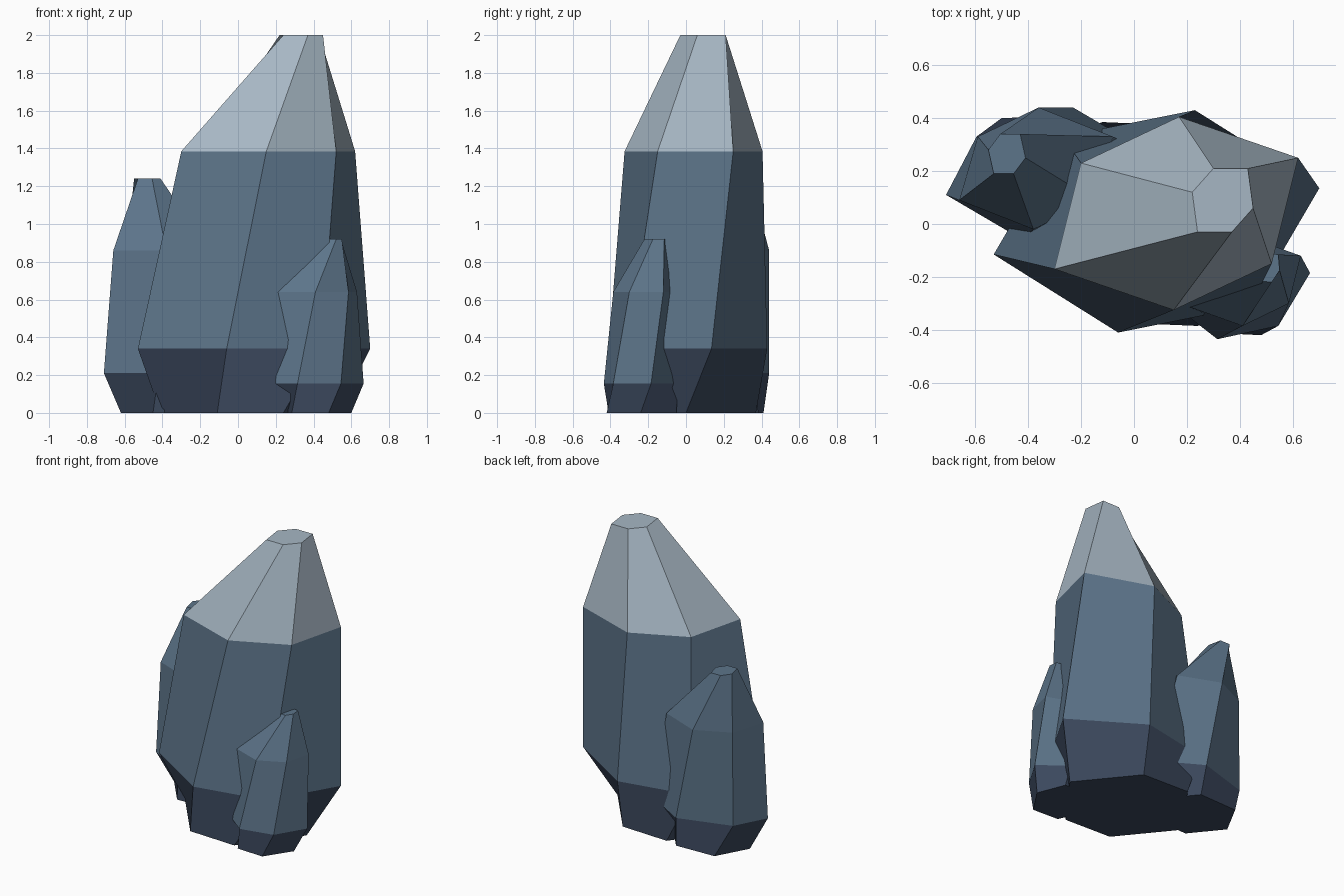
import bpy
import bmesh
from mathutils import Vector

default_cube = bpy.data.objects.get("Cube")
if default_cube:
    bpy.data.objects.remove(default_cube, do_unlink=True)


def make_material(name, srgb):
    """Flat material from an 8-bit sRGB colour."""
    colour = [(c / 255) ** 2.2 for c in srgb] + [1.0]
    material = bpy.data.materials.new(name)
    material.diffuse_color = colour
    material.use_nodes = True
    shader = material.node_tree.nodes["Principled BSDF"]
    shader.inputs["Base Color"].default_value = colour
    shader.inputs["Roughness"].default_value = 0.9
    return material


BASE, BODY, TIP = range(3)
materials = [
    make_material("dark slate", (62, 74, 94)),
    make_material("blue grey stone", (93, 116, 137)),
    make_material("pale grey stone", (165, 181, 194)),
]


def make_rock(name, rings, bands):
    """Loft six-sided rings; each gives height, centre and half its corners,
    the other half being the same corners turned half way round."""
    bm = bmesh.new()
    loops = []
    for height, centre, half in rings:
        corners = [Vector(p) for p in half]
        corners += [-p for p in corners]
        loops.append([bm.verts.new((*(Vector(centre) + p), height))
                      for p in corners])

    # Side bands, one colour per level
    for lower, upper, colour in zip(loops, loops[1:], bands):
        for i in range(len(lower)):
            j = (i + 1) % len(lower)
            face = bm.faces.new((lower[i], lower[j], upper[j], upper[i]))
            face.material_index = colour

    # Flat underside and flat cut-off peak
    bm.faces.new(loops[0][::-1]).material_index = bands[0]
    bm.faces.new(loops[-1]).material_index = bands[-1]
    bmesh.ops.recalc_face_normals(bm, faces=bm.faces)

    mesh = bpy.data.meshes.new(name)
    bm.to_mesh(mesh)
    bm.free()
    for material in materials:
        mesh.materials.append(material)
    rock = bpy.data.objects.new(name, mesh)
    bpy.context.collection.objects.link(rock)
    return rock


# Tall leaning rock with a pale peak
make_rock("main_rock", [
    (0, (.06, 0), [(-.47, 0), (-.17, -.37), (.18, -.385)]),
    (.34, (.085, .01), [(-.615, -.125), (-.145, -.42), (.355, -.32)]),
    (1.385, (.16, .04), [(-.46, -.21), (-.01, -.365), (.36, -.19)]),
    (2, (.335, .09), [(-.095, -.12), (.035, -.12), (.115, -.03)]),
], (BASE, BODY, TIP))

# Medium rock behind, on the model's right
make_rock("back_rock", [
    (0, (-.33, .19), [(-.29, -.01), (-.12, -.22), (.17, -.21)]),
    (.21, (-.325, .19), [(-.385, -.08), (-.095, -.25), (.27, -.14)]),
    (.86, (-.37, .21), [(-.29, -.12), (-.01, -.23), (.22, -.12)]),
    (1.24, (-.48, .265), [(-.05, -.075), (.025, -.075), (.07, -.015)]),
], (BASE, BODY, BODY))

# Small rock in front, on the model's left
make_rock("front_rock", [
    (0, (.405, -.23), [(-.195, .01), (-.12, -.18), (.075, -.19)]),
    (.155, (.4, -.24), [(-.265, -.055), (-.085, -.195), (.145, -.145)]),
    (.64, (.415, -.215), [(-.215, -.095), (-.005, -.17), (.17, -.085)]),
    (.92, (.51, -.165), [(-.035, -.05), (.01, -.055), (.04, -.01)]),
], (BASE, BODY, BODY))
